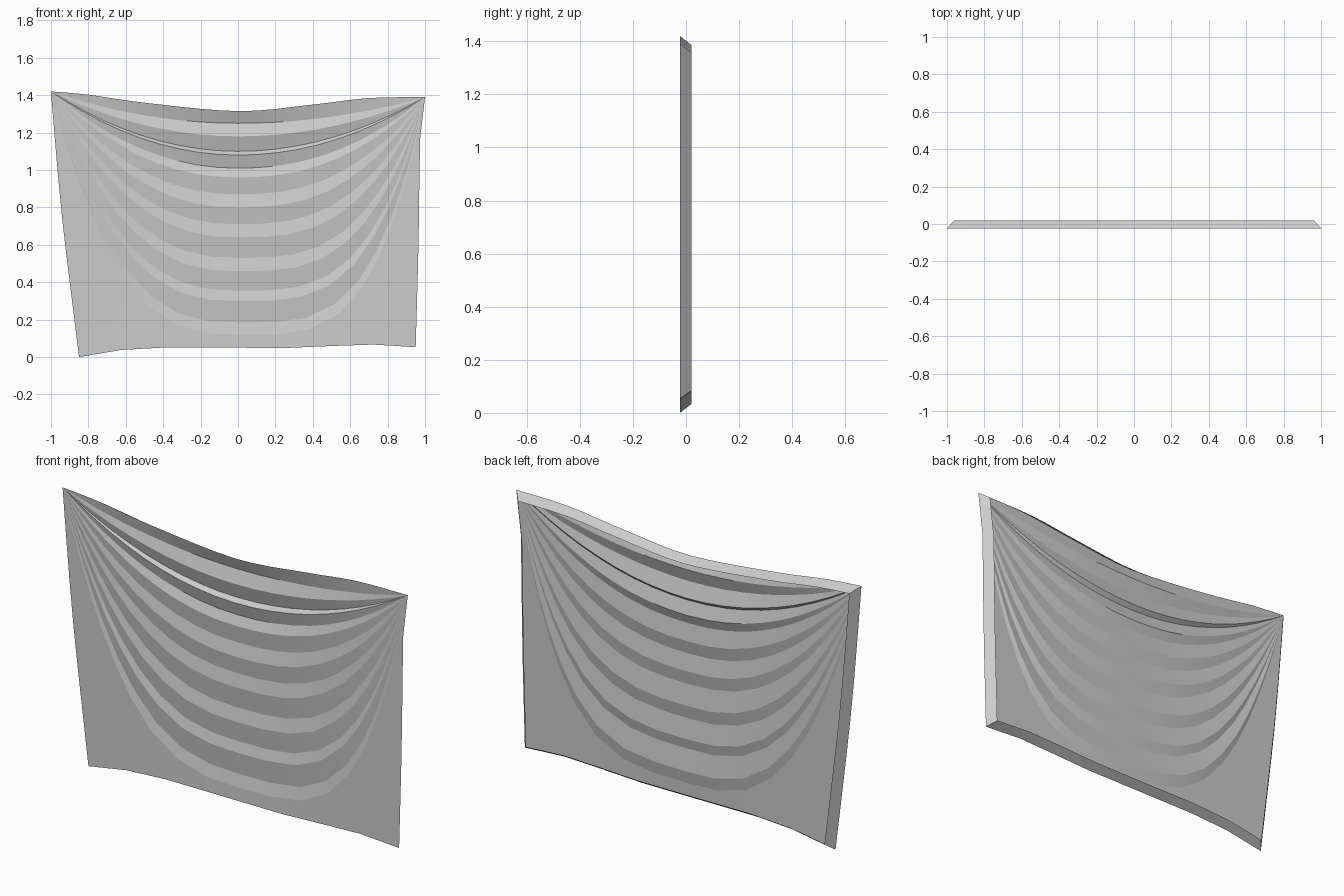
import bpy, bmesh, math
from mathutils import Vector

if "Cube" in bpy.data.objects:
    bpy.data.objects.remove(bpy.data.objects["Cube"])

SIDE, BOTTOM = 6, 8            # segments down each side and along the hem
N = 2 * SIDE + BOTTOM
FRONT, BACK = -0.0235, 0.02


def smooth_path(pts, steps=12):
    """Catmull-Rom curve through (x, z) points."""
    p = [Vector(q) for q in pts]
    p = [2 * p[0] - p[1]] + p + [2 * p[-1] - p[-2]]
    out = []
    for i in range(1, len(p) - 2):
        a, b, c, d = p[i - 1:i + 3]
        for s in range(steps):
            t = s / steps
            out.append(0.5 * (2 * b + (c - a) * t + (2 * a - 5 * b + 4 * c - d) * t * t
                              + (3 * b - a - 3 * c + d) * t ** 3))
    return out + [p[-2]]


def resample(path, n):
    """n + 1 points evenly spaced by length."""
    lengths = [0.0]
    for a, b in zip(path, path[1:]):
        lengths.append(lengths[-1] + (b - a).length)
    out, j = [], 0
    for k in range(n + 1):
        d = lengths[-1] * k / n
        while j < len(path) - 2 and lengths[j + 1] < d:
            j += 1
        t = (d - lengths[j]) / (lengths[j + 1] - lengths[j])
        out.append(path[j].lerp(path[j + 1], min(t, 1)))
    return out


# outline of the cloth
top = [(-1, 1.42), (-0.8, 1.403), (-0.5, 1.36), (0, 1.315), (0.4, 1.35), (0.7, 1.385), (1, 1.39)]
left = [(-1, 1.42), (-0.965, 1.0), (-0.93, 0.65), (-0.85, 0)]
hem = [(-0.85, 0), (-0.65, 0.035), (-0.45, 0.05), (0, 0.05), (0.3, 0.05), (0.7, 0.067), (0.95, 0.053)]
right = [(0.95, 0.053), (0.965, 0.6), (0.975, 1.2), (1, 1.39)]


def hanging(zc):
    """Fold line sagging from corner to corner, lowest at height zc."""
    deep = max(0, 1 - zc / 1.1)
    pts = []
    for i in range(161):
        x = -1 + i / 80
        end, power = (1.42, 2 + 1.0 * deep) if x < 0 else (1.39, 2 + 2.2 * deep)
        pts.append(Vector((x, zc + (end - zc) * abs(x) ** power)))
    return resample(pts, N)


# fold lines: sag height and depth behind the front plane
folds = [(1.25, 0.025), (1.18, 0.002), (1.10, 0.026), (1.08, 0.004), (1.01, 0.024), (0.96, 0.005),
         (0.87, 0.017), (0.80, 0.002), (0.71, 0.014), (0.64, 0.002), (0.53, 0.015), (0.46, 0.002),
         (0.355, 0.014), (0.30, 0.002), (0.185, 0.014), (0.12, 0.002)]
rows = [(resample(smooth_path(top), N), 0.0)]
rows += [(hanging(zc), d) for zc, d in folds]
outer = (resample(smooth_path(left), SIDE) + resample(smooth_path(hem), BOTTOM)[1:]
         + resample(smooth_path(right), SIDE)[1:])
rows.append((outer, 0.0))

# pleated sheet, with folds flattening toward the two corners
bm = bmesh.new()
sheet = []
for pts, depth in rows:
    sheet.append([bm.verts.new((p.x, FRONT + depth * math.sin(math.pi * i / N) ** 1.3, p.y))
                  for i, p in enumerate(pts)])
for a, b in zip(sheet, sheet[1:]):
    for i in range(N):
        bm.faces.new((a[i], b[i], b[i + 1], a[i + 1]))

# border turned back and inward all round, open behind
for row in (sheet[0], sheet[-1]):
    rim = [bm.verts.new((v.co.x * 0.96, BACK, v.co.z - 0.047 * (v.co.z - 0.7))) for v in row]
    for i in range(N):
        bm.faces.new((row[i], row[i + 1], rim[i + 1], rim[i]))
bmesh.ops.remove_doubles(bm, verts=bm.verts, dist=0.0004)
bmesh.ops.recalc_face_normals(bm, faces=bm.faces)

mesh = bpy.data.meshes.new("draped_cloth")
bm.to_mesh(mesh)
bm.free()
cloth = bpy.data.objects.new("draped_cloth", mesh)
bpy.context.collection.objects.link(cloth)
bpy.context.view_layer.objects.active = cloth
cloth.select_set(True)
bpy.ops.object.shade_smooth_by_angle(angle=math.radians(7))
